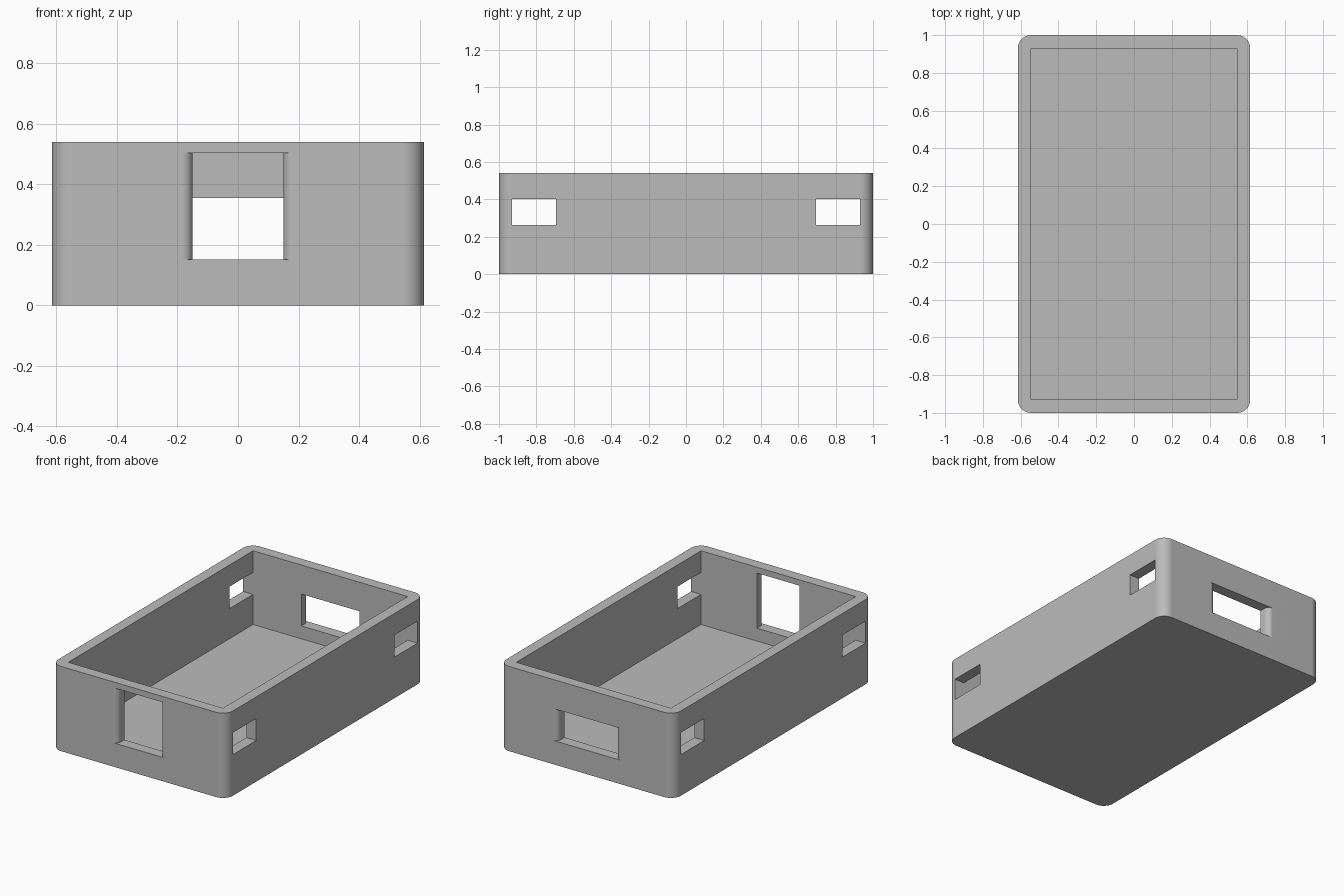
import bpy, bmesh
from math import sin, cos, pi

if "Cube" in bpy.data.objects:
    bpy.data.objects.remove(bpy.data.objects["Cube"], do_unlink=True)

HX, HY, H = 0.615, 1.0, 0.54      # outer half sizes and height
WALL, CORNER, FLARE = 0.07, 0.07, 0.035
STEPS = 10

grey = bpy.data.materials.new("light grey")
grey.use_nodes = True
colour = (0.5, 0.5, 0.5, 1)
grey.diffuse_color = colour
grey.node_tree.nodes["Principled BSDF"].inputs["Base Color"].default_value = colour


def prism(name, outline, z0, z1):
    """Upright solid from an xy outline."""
    bm = bmesh.new()
    face = bm.faces.new([bm.verts.new((x, y, z0)) for x, y in outline])
    top = bmesh.ops.extrude_face_region(bm, geom=[face])["geom"]
    for v in top:
        if isinstance(v, bmesh.types.BMVert):
            v.co.z = z1
    bmesh.ops.recalc_face_normals(bm, faces=bm.faces)
    mesh = bpy.data.meshes.new(name)
    bm.to_mesh(mesh)
    bm.free()
    mesh.materials.append(grey)
    obj = bpy.data.objects.new(name, mesh)
    bpy.context.collection.objects.link(obj)
    return obj


def rectangle(x0, x1, y0, y1):
    return [(x0, y0), (x1, y0), (x1, y1), (x0, y1)]


def rounded_rectangle(hx, hy, r):
    points = []
    for i, (sx, sy) in enumerate([(1, 1), (-1, 1), (-1, -1), (1, -1)]):
        for k in range(STEPS + 1):
            a = (i + k / STEPS) * pi / 2
            points.append((sx * (hx - r) + r * cos(a), sy * (hy - r) + r * sin(a)))
    return points


def flared_outline(half, side):
    """Opening through an end wall, with rounded-over outer jambs."""
    jamb = [(half, HY - WALL - 0.1)]
    for k in range(STEPS + 1):
        a = k / STEPS * pi / 2
        jamb.append((half + FLARE - FLARE * cos(a), HY - FLARE + FLARE * sin(a)))
    jamb.append((half + FLARE, HY + 0.1))
    return [(x, side * y) for x, y in jamb] + [(-x, side * y) for x, y in reversed(jamb)]


def cut(target, cutter):
    mod = target.modifiers.new("cut", "BOOLEAN")
    mod.operation = "DIFFERENCE"
    mod.solver = "EXACT"
    mod.object = cutter
    bpy.ops.object.modifier_apply(modifier=mod.name)
    bpy.data.objects.remove(cutter, do_unlink=True)


# Open tray with rounded outer corners
case = prism("case_tray", rounded_rectangle(HX, HY, CORNER), 0, H)
bpy.context.view_layer.objects.active = case
case.select_set(True)
ix, iy = HX - WALL, HY - WALL
cut(case, prism("cavity", rectangle(-ix, ix, -iy, iy), WALL, H + 0.1))

# Tall front opening and wide low back opening
cut(case, prism("front_opening", flared_outline(0.15, -1), 0.152, 0.503))
cut(case, prism("back_opening", flared_outline(0.205, 1), 0.152, 0.355))

# Side slots at both ends, running through both long walls
for y0, y1 in [(-iy, -0.695), (0.695, iy)]:
    cut(case, prism("side_slot", rectangle(-1, 1, y0, y1), 0.262, 0.402))

# Smooth curves, crisp edges
bpy.ops.object.shade_smooth_by_angle(angle=pi / 6)
normals = case.modifiers.new("flat walls", "WEIGHTED_NORMAL")
normals.keep_sharp = True
